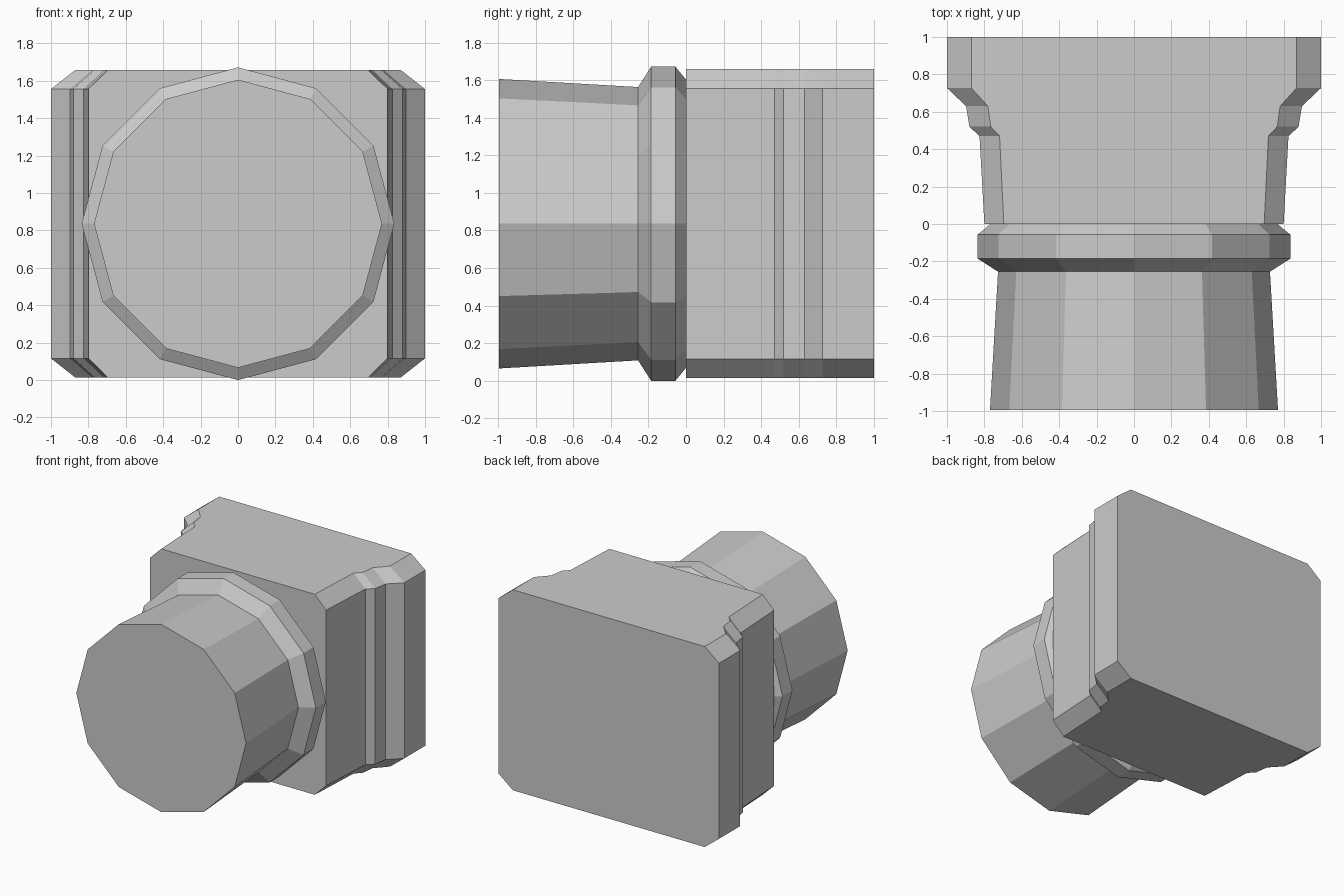
import bpy, bmesh, math

if "Cube" in bpy.data.objects:
    bpy.data.objects.remove(bpy.data.objects["Cube"])

CZ = 0.836  # height of the shared axis


def loft(name, sections):
    """Skin a closed solid through rings of (x, y, z) points."""
    bm = bmesh.new()
    rings = [[bm.verts.new(p) for p in s] for s in sections]
    n = len(rings[0])
    for a, b in zip(rings, rings[1:]):
        for i in range(n):
            j = (i + 1) % n
            bm.faces.new((a[i], a[j], b[j], b[i]))
    bm.faces.new(rings[0])
    bm.faces.new(rings[-1])
    bmesh.ops.recalc_face_normals(bm, faces=bm.faces)
    mesh = bpy.data.meshes.new(name)
    bm.to_mesh(mesh)
    bm.free()
    obj = bpy.data.objects.new(name, mesh)
    bpy.context.collection.objects.link(obj)
    return obj


def circle(y, r, sides=12):
    return [(r * math.cos(2 * math.pi * i / sides), y,
             CZ + r * math.sin(2 * math.pi * i / sides)) for i in range(sides)]


def octagon(y, w, half_h=0.822, side_h=0.72):
    t = w * 0.87
    pts = [(w, side_h), (t, half_h), (-t, half_h), (-w, side_h),
           (-w, -side_h), (-t, -half_h), (t, -half_h), (w, -side_h)]
    return [(x, y, CZ + z) for x, z in pts]


# Twelve-sided barrel with raised collar, seated slightly into the block
barrel_profile = [(-0.995, 0.77), (-0.255, 0.727), (-0.185, 0.836),
                  (-0.057, 0.836), (0.0, 0.767), (0.03, 0.767)]
loft("round_barrel", [circle(y, r) for y, r in barrel_profile])

# Chamfered block whose sides step outward toward the back
block_profile = [(0.0, 0.80), (0.47, 0.826), (0.52, 0.88),
                 (0.63, 0.898), (0.727, 1.0), (1.0, 1.0)]
loft("stepped_block", [octagon(y, w) for y, w in block_profile])
